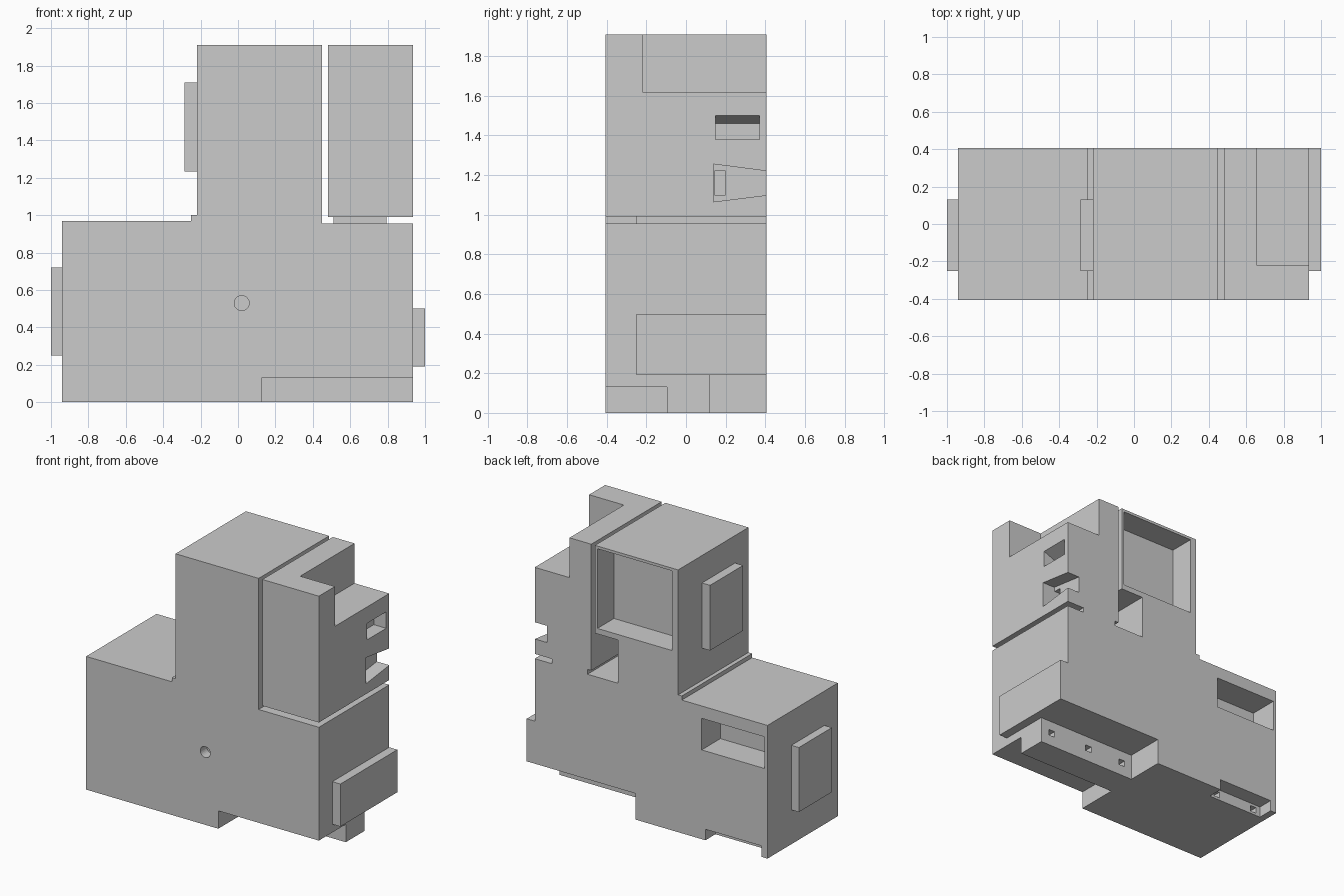
import bpy, bmesh, math
from mathutils import Vector

if "Cube" in bpy.data.objects:
    bpy.data.objects.remove(bpy.data.objects["Cube"])


def finish(name, bm):
    bmesh.ops.recalc_face_normals(bm, faces=bm.faces[:])
    mesh = bpy.data.meshes.new(name)
    bm.to_mesh(mesh)
    bm.free()
    obj = bpy.data.objects.new(name, mesh)
    bpy.context.collection.objects.link(obj)
    return obj


def prism(name, points, axis, start, end):
    """Extrude a 2D outline along axis: 'y' outline is (x, z), 'x' outline is (y, z)."""
    bm = bmesh.new()

    def place(p):
        return (p[0], start, p[1]) if axis == 'y' else (start, p[0], p[1])
    face = bm.faces.new([bm.verts.new(place(p)) for p in points])
    new = bmesh.ops.extrude_face_region(bm, geom=[face])['geom']
    move = Vector((0, end - start, 0)) if axis == 'y' else Vector((end - start, 0, 0))
    bmesh.ops.translate(bm, verts=[g for g in new if isinstance(g, bmesh.types.BMVert)], vec=move)
    return finish(name, bm)


def box(name, x, y, z):
    return prism(name, [(x[0], z[0]), (x[1], z[0]), (x[1], z[1]), (x[0], z[1])], 'y', *y)


def cut(target, cutter):
    mod = target.modifiers.new("cut", 'BOOLEAN')
    mod.operation, mod.solver, mod.object = 'DIFFERENCE', 'EXACT', cutter
    bpy.context.view_layer.objects.active = target
    bpy.ops.object.modifier_apply(modifier=mod.name)
    bpy.data.objects.remove(cutter)


D = 0.405   # half depth
OUT = 0.5   # past the outer faces

# Main body with tower
body = prism("main_body", [(-.94, 0), (.935, 0), (.935, .955), (.45, .955), (.45, 1.91),
                           (-.22, 1.91), (-.22, 1.0), (-.25, 1.0), (-.25, .97), (-.94, .97)],
             'y', -D, D)

# Underside steps, back pockets and the opening beside the slot
for x, y, z in [
    ((.125, 1.1), (-OUT, -.095), (-.1, .13)),
    ((.125, 1.1), (.12, OUT), (-.1, .19)),
    ((-.89, -.44), (.29, OUT), (-.1, .08)),
    ((-.915, -.41), (.19, OUT), (.65, .88)),
    ((-.17, .43), (.215, OUT), (1.31, 1.89)),
    ((.265, .47), (.06, OUT), (.955, 1.27)),
]:
    cut(body, box("cutter", x, y, z))

# Small square pin holes under the back
for x, y, z in [(.84, .12, .10), (.51, .12, .10), (.21, .12, .10), (-.83, .29, .04), (-.5, .29, .04)]:
    cut(body, box("cutter", (x - .025, x + .025), (y - .06, y + .02), (z - .022, z + .022)))

# Round hole in the front
ring = [(.02 + .04 * math.cos(a * math.pi / 12), .53 + .04 * math.sin(a * math.pi / 12))
        for a in range(24)]
cut(body, prism("cutter", ring, 'y', -OUT, -.33))

# Upper right block with its corner step
block = box("upper_right_block", (.48, .935), (-D, D), (.99, 1.91))
cut(block, box("cutter", (.655, 1.1), (-.22, OUT), (1.62, 2.1)))

# Sloped window and flared notch in its right face
cut(block, prism("cutter", [(.835, 1.38), (1.035, 1.38), (1.035, 1.54), (.835, 1.46)], 'y', .15, .37))
cut(block, prism("cutter", [(.14, 1.065), (.5, 1.11), (.5, 1.208), (.14, 1.255)], 'x', .835, 1.1))
cut(block, box("cutter", (.78, .9), (.145, .2), (1.10, 1.22)))

# Connector under the upper block
box("block_connector", (.51, .795), (-.25, D), (.95, .995))

# Raised side panels
box("left_lower_panel", (-1.0, -.935), (-.25, .13), (.25, .72))
box("left_upper_panel", (-.285, -.215), (-.25, .13), (1.235, 1.71))
box("right_panel", (.93, 1.0), (-.25, D), (.19, .5))
